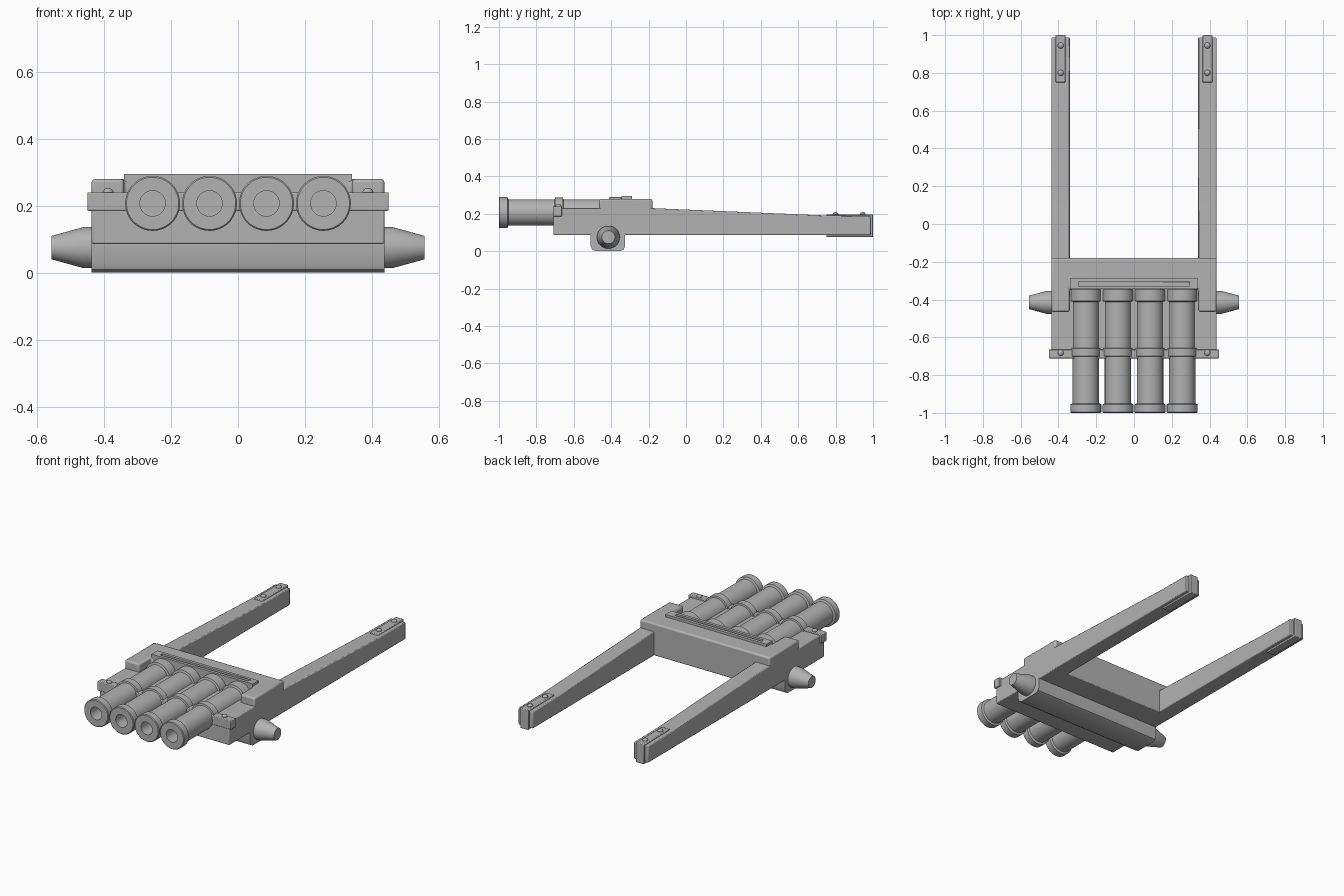
import bpy, bmesh, math
from mathutils import Vector, Matrix

cube = bpy.data.objects.get("Cube")
if cube:
    bpy.data.objects.remove(cube, do_unlink=True)

GREY = 0.45
metal = bpy.data.materials.new("plain_grey")
metal.use_nodes = True
metal.diffuse_color = (GREY, GREY, GREY, 1)
metal.node_tree.nodes["Principled BSDF"].inputs["Base Color"].default_value = (GREY, GREY, GREY, 1)


def finish(bm, name, bevel=0, segments=2):
    bmesh.ops.recalc_face_normals(bm, faces=bm.faces)
    mesh = bpy.data.meshes.new(name)
    bm.to_mesh(mesh)
    bm.free()
    mesh.materials.append(metal)
    ob = bpy.data.objects.new(name, mesh)
    bpy.context.collection.objects.link(ob)
    if bevel:
        mod = ob.modifiers.new("rounded_edges", 'BEVEL')
        mod.width, mod.segments = bevel, segments
        mod.limit_method, mod.angle_limit = 'ANGLE', math.radians(30)
    bpy.ops.object.select_all(action='DESELECT')
    ob.select_set(True)
    bpy.context.view_layer.objects.active = ob
    bpy.ops.object.shade_smooth_by_angle(angle=math.radians(30))
    return ob


def prism(name, outline, axis, lo, hi, bevel=0, segments=2):
    """Extrude a closed outline along x (y, z points) or z (x, y points)."""
    bm = bmesh.new()
    place = (lambda a, b: (lo, a, b)) if axis == 'x' else (lambda a, b: (a, b, lo))
    face = bm.faces.new([bm.verts.new(place(a, b)) for a, b in outline])
    step = Vector((hi - lo, 0, 0) if axis == 'x' else (0, 0, hi - lo))
    new = bmesh.ops.extrude_face_region(bm, geom=[face])["geom"]
    bmesh.ops.translate(bm, verts=[g for g in new if isinstance(g, bmesh.types.BMVert)], vec=step)
    return finish(bm, name, bevel, segments)


def box(name, x, y, z, bevel=0):
    outline = [(x[0], y[0]), (x[1], y[0]), (x[1], y[1]), (x[0], y[1])]
    return prism(name, outline, 'z', z[0], z[1], bevel)


def lathe(name, profile, direction, origin, steps=48):
    """Spin a (radius, distance) profile around an axis."""
    bm = bmesh.new()
    verts = [bm.verts.new((r, 0, d)) for r, d in profile]
    edges = [bm.edges.new(pair) for pair in zip(verts, verts[1:])]
    bmesh.ops.spin(bm, geom=verts + edges, axis=(0, 0, 1), cent=(0, 0, 0),
                   angle=math.tau, steps=steps)
    bmesh.ops.remove_doubles(bm, verts=bm.verts, dist=1e-5)
    turn = Vector((0, 0, 1)).rotation_difference(Vector(direction)).to_matrix().to_4x4()
    bmesh.ops.transform(bm, matrix=Matrix.Translation(origin) @ turn, verts=bm.verts)
    return finish(bm, name)


def bolt(name, x, y, z):
    dome = [(0.016, -0.005), (0.016, 0.004), (0.012, 0.01), (0.006, 0.013), (0, 0.014)]
    lathe(name, dome, (0, 0, 1), (x, y, z), 16)


W, INNER = 0.437, 0.34        # half width of the bed and of its barrel bay
FRONT, BACK = -0.708, -0.18

# Bed with raised U-shaped rear block
box("bed", (-W, W), (FRONT, BACK), (0.086, 0.23), 0.005)
prism("rear_block", [(-W, -0.465), (-INNER, -0.465), (-INNER, -0.345), (INNER, -0.345),
                     (INNER, -0.465), (W, -0.465), (W, BACK), (-W, BACK)],
      'z', 0.2, 0.28, 0.01)

# Slotted plate behind the barrels
plate = box("rear_plate", (-INNER, INNER), (-0.345, -0.288), (0.265, 0.295))
slot = box("slot_cutter", (-0.295, 0.295), (-0.327, -0.307), (0.283, 0.32))
slot.hide_render = True
slot.hide_set(True)
cut = plate.modifiers.new("slot", 'BOOLEAN')
cut.object, cut.operation, cut.solver = slot, 'DIFFERENCE', 'EXACT'

# Clamp across the front of the bed
box("front_clamp", (-0.45, 0.45), (-0.711, -0.664), (0.185, 0.24), 0.004)

# Axle housing with rounded lower corners
housing = [(-0.51, 0.1), (-0.51, 0.03), (-0.502, 0.01), (-0.482, 0.0),
           (-0.353, 0.0), (-0.333, 0.01), (-0.325, 0.03), (-0.325, 0.1)]
prism("axle_housing", housing, 'x', -W, W)

# Barrels: muzzle ring, middle ring, breech ring and a bore
barrel = [(0, 0.13), (0.038, 0.13), (0.038, 0), (0.078, 0), (0.082, 0.004), (0.082, 0.045),
          (0.07, 0.05), (0.07, 0.298), (0.08, 0.3), (0.08, 0.342), (0.07, 0.344),
          (0.07, 0.588), (0.082, 0.592), (0.082, 0.652), (0.078, 0.657), (0, 0.657)]
for i in range(4):
    lathe(f"barrel_{i + 1}", barrel, (0, 1, 0), ((i - 1.5) * 0.17, -1, 0.207))

# Paired parts
for side, s in (("left", 1), ("right", -1)):
    xs = sorted((s * INNER, s * W))
    trail = [(-0.2, 0.086), (0.987, 0.086), (0.987, 0.188), (0.75, 0.191), (-0.2, 0.231)]
    prism(f"{side}_trail", trail, 'x', xs[0], xs[1], 0.005)
    strap = sorted((s * 0.362, s * 0.416))
    box(f"{side}_trail_strap", strap, (0.75, 1.0), (0.076, 0.197), 0.004)
    for n, y in enumerate((0.8, 0.945)):
        bolt(f"{side}_strap_bolt_{n + 1}", s * 0.388, y, 0.195)
    bolt(f"{side}_clamp_bolt", s * 0.388, -0.682, 0.239)
    hub = [(0, -0.02), (0.061, -0.02), (0.061, 0.025), (0.035, 0.12), (0, 0.12)]
    lathe(f"{side}_axle_end", hub, (s, 0, 0), (s * W, -0.415, 0.075))
